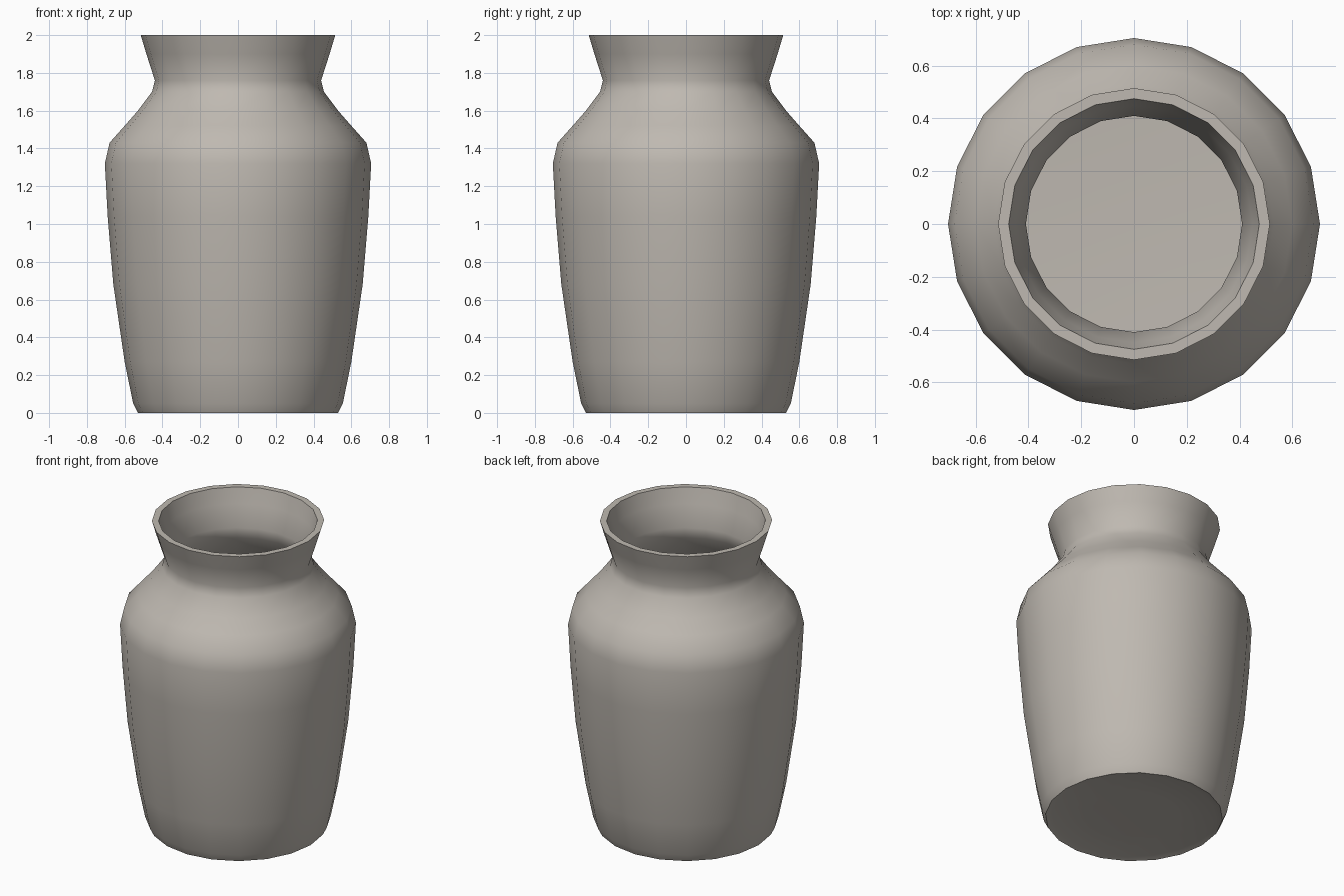
import bpy
import bmesh
from math import cos, sin, pi, radians

cube = bpy.data.objects.get("Cube")
if cube:
    bpy.data.objects.remove(cube, do_unlink=True)

SIDES = 20

# Clay colour
clay = bpy.data.materials.new("warm_grey_clay")
clay.use_nodes = True
colour = (0.52, 0.485, 0.44, 1)
clay.diffuse_color = colour
bsdf = clay.node_tree.nodes["Principled BSDF"]
bsdf.inputs["Base Color"].default_value = colour
bsdf.inputs["Roughness"].default_value = 0.8

# Outer wall from the foot up to the lip (radius, height)
outer = [(0.26, 0.015), (0.49, 0.01), (0.53, 0.0), (0.555, 0.05),
         (0.60, 0.27), (0.66, 0.68), (0.69, 1.04), (0.705, 1.32),
         (0.68, 1.43), (0.60, 1.52), (0.53, 1.60), (0.455, 1.70),
         (0.44, 1.76), (0.485, 1.90), (0.515, 2.0)]
# Inner wall from the lip down to the floor
inner = [(0.475, 2.0), (0.45, 1.90), (0.41, 1.76), (0.42, 1.69),
         (0.56, 1.51), (0.64, 1.42), (0.665, 1.31), (0.65, 1.04),
         (0.62, 0.68), (0.56, 0.27), (0.51, 0.06), (0.26, 0.05)]


def lathe(name, profile):
    """Turn a profile around z and close both ends with a fan."""
    bm = bmesh.new()
    angles = [2 * pi * i / SIDES - pi / 2 for i in range(SIDES)]
    rings = [[bm.verts.new((r * cos(a), r * sin(a), z)) for a in angles]
             for r, z in profile]
    ends = [bm.verts.new((0, 0, profile[i][1])) for i in (0, -1)]
    for i in range(SIDES):
        j = (i + 1) % SIDES
        for low, high in zip(rings, rings[1:]):
            bm.faces.new((low[i], low[j], high[j], high[i]))
        bm.faces.new((ends[0], rings[0][j], rings[0][i]))
        bm.faces.new((ends[1], rings[-1][i], rings[-1][j]))
    bmesh.ops.recalc_face_normals(bm, faces=bm.faces)
    mesh = bpy.data.meshes.new(name)
    bm.to_mesh(mesh)
    bm.free()
    mesh.materials.append(clay)
    obj = bpy.data.objects.new(name, mesh)
    bpy.context.collection.objects.link(obj)
    return obj


# Hollow vase
vase = lathe("vase", outer + inner)
bpy.ops.object.select_all(action="DESELECT")
vase.select_set(True)
bpy.context.view_layer.objects.active = vase
bpy.ops.object.shade_smooth_by_angle(angle=radians(35))
